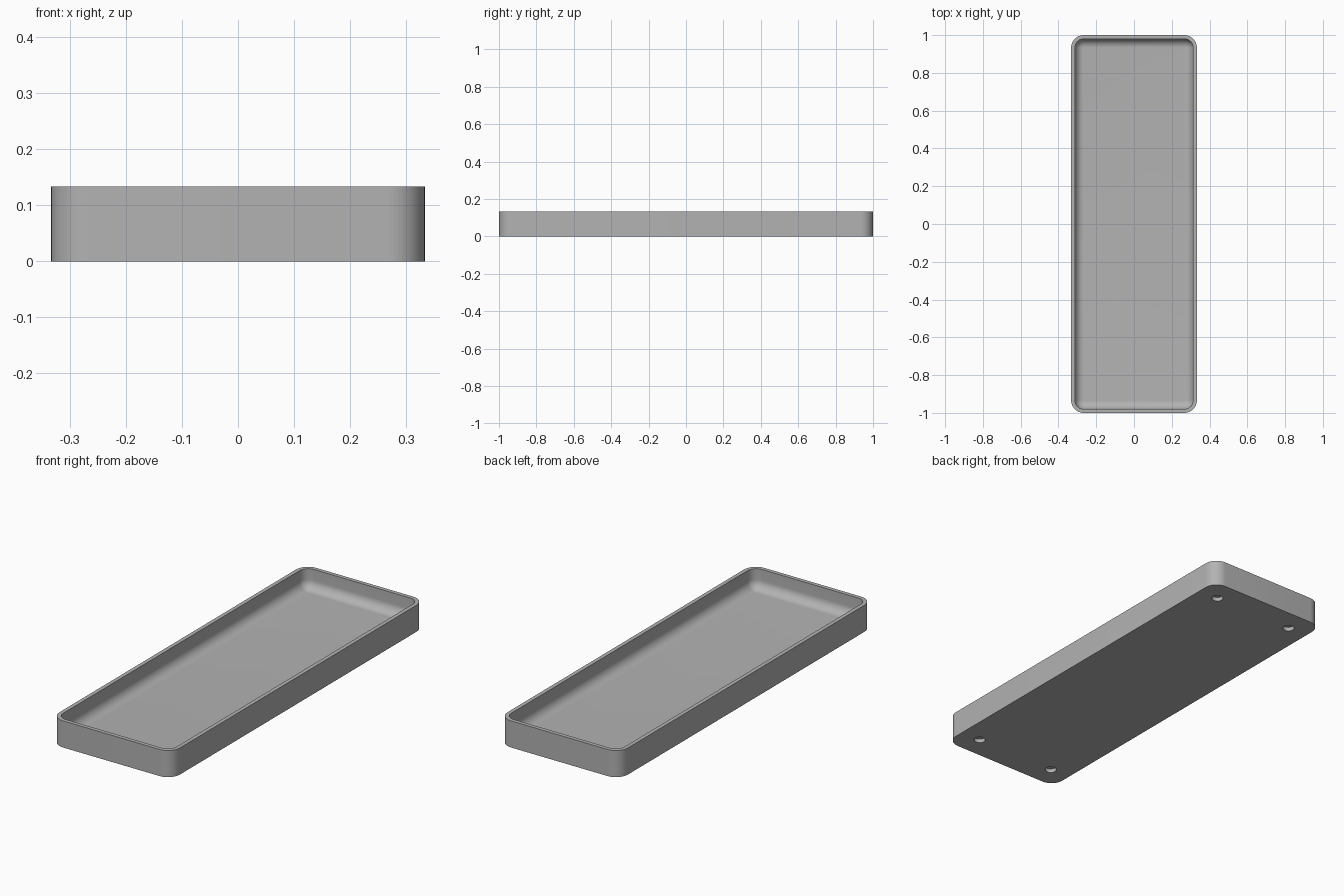
import bpy
import bmesh
from math import sin, cos, pi

HALF_X, HALF_Y, HEIGHT = 0.333, 1.0, 0.133
CORNER = 0.067          # outer corner radius
WALL = 0.02             # rim width
FLOOR = 0.033           # floor thickness
FILLET = 0.046          # curve between wall and floor
STEPS = 12              # segments per quarter turn

# Remove the default cube
cube = bpy.data.objects.get("Cube")
if cube:
    bpy.data.objects.remove(cube, do_unlink=True)

grey = bpy.data.materials.new("grey plastic")
grey.use_nodes = True
COLOUR = (0.45, 0.45, 0.45, 1)
grey.diffuse_color = COLOUR
grey.node_tree.nodes["Principled BSDF"].inputs["Base Color"].default_value = COLOUR


def rounded_loop(bm, inset, z):
    """Rounded rectangle of vertices, parallel to the outer edge."""
    radius = CORNER - inset
    verts = []
    for quarter, (sx, sy) in enumerate([(1, 1), (-1, 1), (-1, -1), (1, -1)]):
        for step in range(STEPS + 1):
            a = (quarter + step / STEPS) * pi / 2
            verts.append(bm.verts.new((sx * (HALF_X - CORNER) + radius * cos(a),
                                       sy * (HALF_Y - CORNER) + radius * sin(a), z)))
    return verts


# Tray: outer wall, flat rim, inner wall and fillet down to the floor
profile = [(0, 0), (0, HEIGHT), (WALL, HEIGHT)]
for i in range(STEPS + 1):
    a = i / STEPS * pi / 2
    profile.append((WALL + FILLET * (1 - cos(a)), FLOOR + FILLET * (1 - sin(a))))

bm = bmesh.new()
loops = [rounded_loop(bm, inset, z) for inset, z in profile]
for low, high in zip(loops, loops[1:]):
    for i in range(len(low)):
        j = (i + 1) % len(low)
        bm.faces.new((low[i], low[j], high[j], high[i]))
bm.faces.new(loops[0][::-1])
bm.faces.new(loops[-1])
bmesh.ops.recalc_face_normals(bm, faces=bm.faces)
mesh = bpy.data.meshes.new("tray")
bm.to_mesh(mesh)
bm.free()
mesh.materials.append(grey)
tray = bpy.data.objects.new("tray", mesh)
bpy.context.collection.objects.link(tray)

# Four shallow round recesses in the underside
for sx in (-1, 1):
    for sy in (-1, 1):
        bpy.ops.mesh.primitive_cylinder_add(vertices=32, radius=0.027, depth=0.04,
                                            location=(sx * 0.223, sy * 0.888, 0))
        cutter = bpy.context.object
        cutter.name = "foot_recess_cutter"
        cutter.data.materials.append(grey)
        cutter.hide_render = True
        cutter.hide_set(True)
        cut = tray.modifiers.new("foot recess", 'BOOLEAN')
        cut.operation = 'DIFFERENCE'
        cut.solver = 'EXACT'
        cut.object = cutter

# Apply the cuts, discard the cutters and smooth the curved surfaces
bpy.ops.object.select_all(action='DESELECT')
tray.select_set(True)
bpy.context.view_layer.objects.active = tray
for modifier in list(tray.modifiers):
    cutter = modifier.object
    bpy.ops.object.modifier_apply(modifier=modifier.name)
    bpy.data.objects.remove(cutter, do_unlink=True)
bpy.ops.object.shade_smooth_by_angle(angle=pi / 6)
